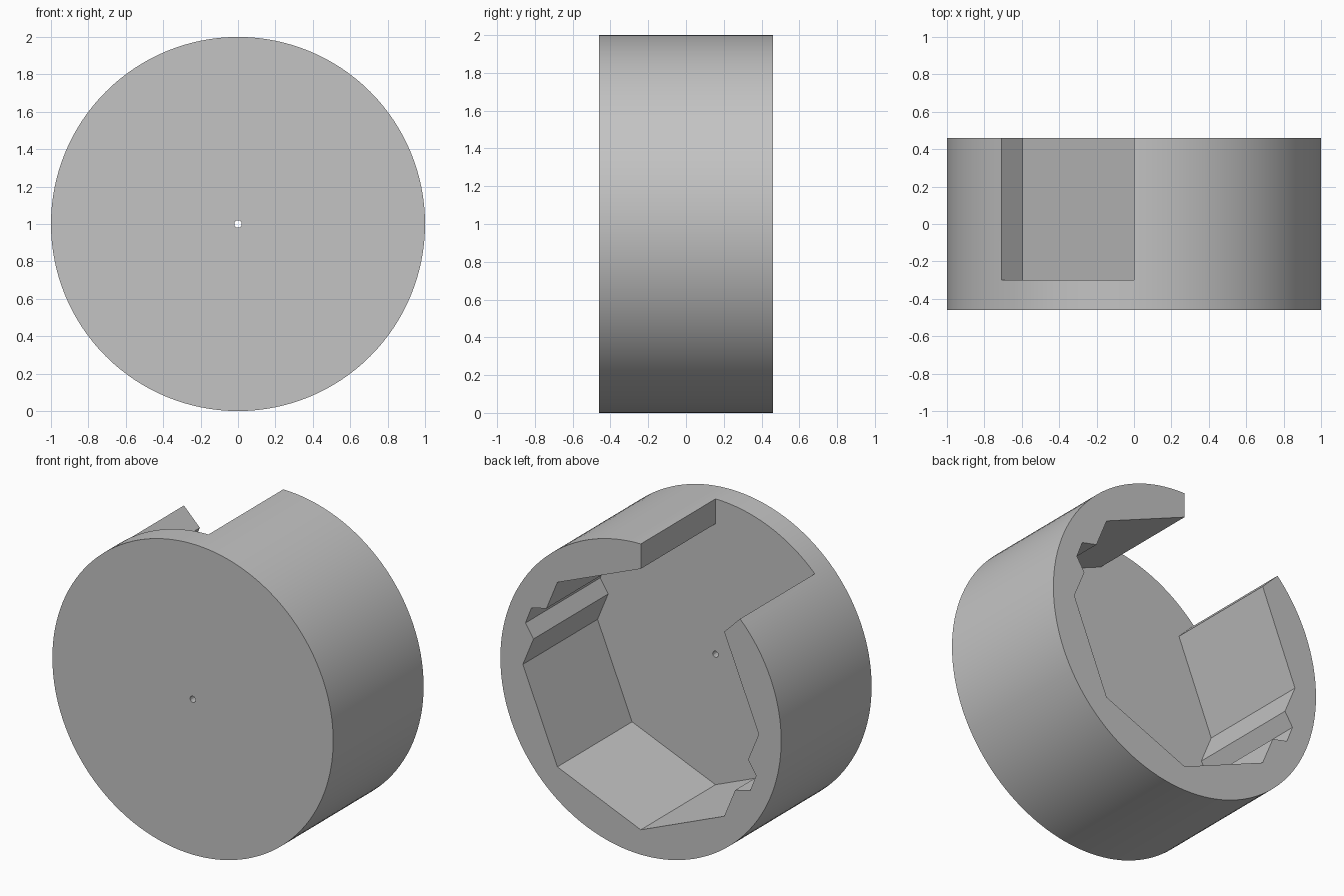
import bpy, bmesh, math
from mathutils import Vector

if "Cube" in bpy.data.objects:
    bpy.data.objects.remove(bpy.data.objects["Cube"], do_unlink=True)

FRONT, FLOOR, BACK = -0.46, -0.30, 0.46
INNER = 0.84


def polar(radius, degrees):
    a = math.radians(degrees)
    return (radius * math.cos(a), radius * math.sin(a))


def prism(name, outline, y0, y1):
    """Extrude an outline in the xz plane, centred on z = 1, along y."""
    bm = bmesh.new()
    face = bm.faces.new([bm.verts.new((x, y0, z + 1)) for x, z in outline])
    side = bmesh.ops.extrude_face_region(bm, geom=[face])
    moved = [v for v in side["geom"] if isinstance(v, bmesh.types.BMVert)]
    bmesh.ops.translate(bm, verts=moved, vec=Vector((0, y1 - y0, 0)))
    bmesh.ops.recalc_face_normals(bm, faces=bm.faces)
    mesh = bpy.data.meshes.new(name)
    bm.to_mesh(mesh)
    bm.free()
    obj = bpy.data.objects.new(name, mesh)
    bpy.context.collection.objects.link(obj)
    return obj


def cut(target, cutter):
    cutter.hide_render = True
    mod = target.modifiers.new("cut", "BOOLEAN")
    mod.operation = "DIFFERENCE"
    mod.solver = "EXACT"
    mod.object = cutter
    bpy.context.view_layer.objects.active = target
    bpy.ops.object.modifier_apply(modifier=mod.name)
    bpy.data.objects.remove(cutter, do_unlink=True)


# Grey material
grey = bpy.data.materials.new("mid grey")
grey.use_nodes = True
colour = (0.55, 0.55, 0.55, 1)
grey.diffuse_color = colour
grey.node_tree.nodes["Principled BSDF"].inputs["Base Color"].default_value = colour

# Round housing
housing = prism("round_housing", [polar(1, i * 360 / 128) for i in range(128)], FRONT, BACK)

# Octagonal pocket with two opposite notches and an open sector at the top
notch = [(0.764, 0.184), (0.821, 0.272), (0.779, 0.38), (0.672, 0.405)]
opening = [(0, 1.3), polar(1.8, 135)]
pocket = []
for i in range(8):
    pocket.append(polar(INNER, i * 45))
    if i == 0:
        pocket += notch
    elif i == 2:
        pocket += opening
    elif i == 4:
        pocket += [(-x, -z) for x, z in notch]
cut(housing, prism("pocket_cutter", pocket, FLOOR, BACK + 0.2))

# Small centre hole through the front plate
cut(housing, prism("hole_cutter", [polar(0.02, i * 30) for i in range(12)], FRONT - 0.1, FLOOR + 0.1))

# Finish: one colour, smooth rim with sharp edges
housing.data.materials.clear()
housing.data.materials.append(grey)
for p in housing.data.polygons:
    p.material_index = 0
bpy.ops.object.select_all(action="DESELECT")
housing.select_set(True)
bpy.context.view_layer.objects.active = housing
bpy.ops.object.shade_smooth_by_angle(angle=math.radians(25))
